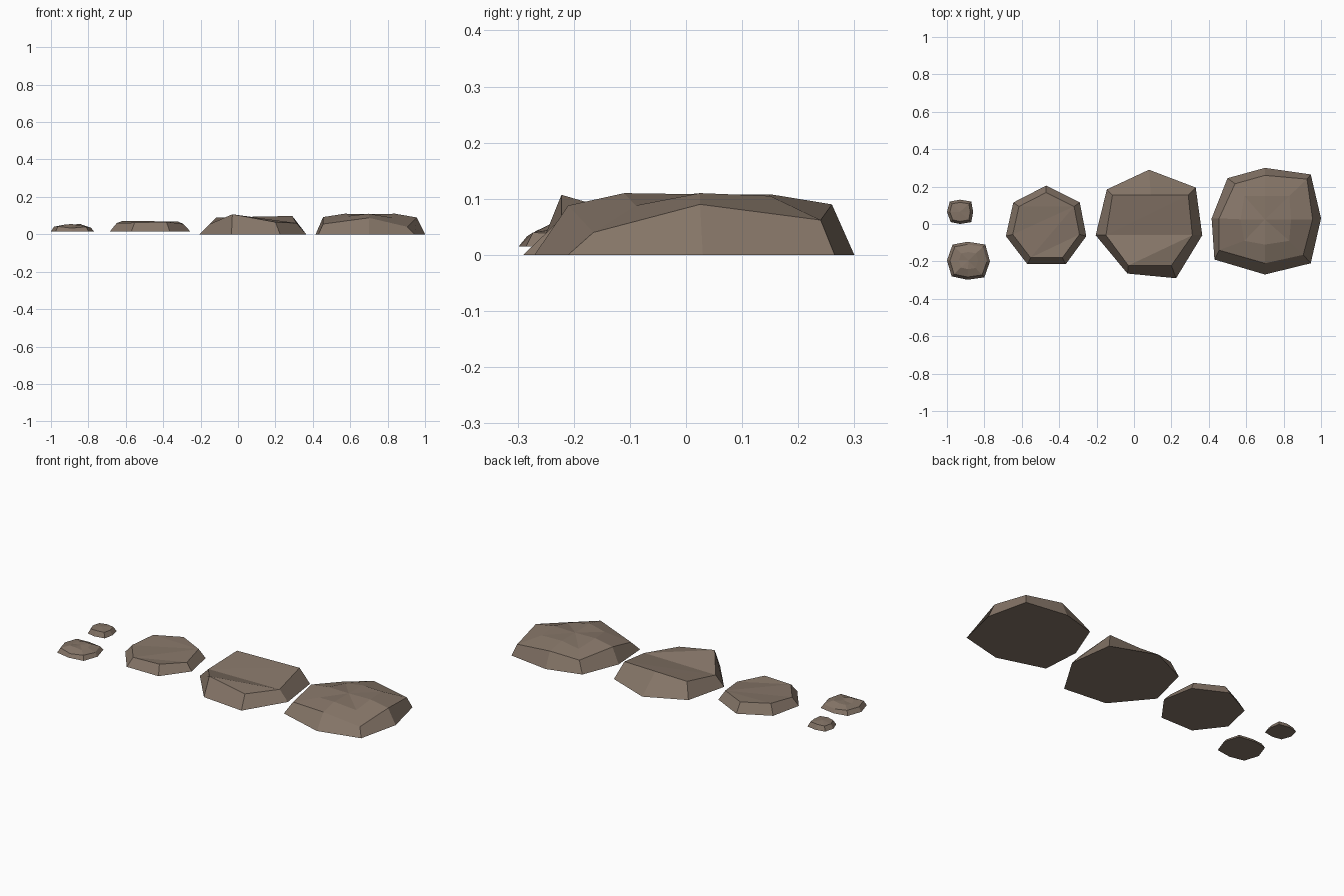
import bpy

stone = bpy.data.materials.new("brown stone")
stone.diffuse_color = (0.235, 0.178, 0.137, 1)


def rock(name, rings, caps):
    """Stack rings of equal length; the floor is closed, caps index the last ring."""
    n = len(rings[0])
    verts = [p for r in rings for p in r]
    faces = [tuple(reversed(range(n)))]
    for k in range(len(rings) - 1):
        a, b = k * n, (k + 1) * n
        for i in range(n):
            j = (i + 1) % n
            faces.append((a + i, a + j, b + j, b + i))
    top = (len(rings) - 1) * n
    if len(caps) == 1 and len(caps[0]) == 3 and isinstance(caps[0][0], float):
        verts.append(caps[0])                       # fan around a centre point
        faces += [(top + i, top + (i + 1) % n, len(verts) - 1) for i in range(n)]
    else:
        faces += [tuple(top + i for i in f) for f in caps]
    me = bpy.data.meshes.new(name)
    me.from_pydata(verts, [], faces)
    me.materials.append(stone)
    me.update()
    ob = bpy.data.objects.new(name, me)
    bpy.context.collection.objects.link(ob)


def ring(pts, z):
    return [(x, y, z) for x, y in pts]


def inset(pts, c, s, zs):
    return [(c[0] + (x - c[0]) * s, c[1] + (y - c[1]) * s, z) for (x, y), z in zip(pts, zs)]


# all outlines run counter-clockwise from the back point
# tiny pebble
b = [(-.93, .13), (-.985, .12), (-1, .065), (-.98, .01), (-.93, 0), (-.87, .01), (-.86, .065), (-.87, .12)]
c = (-.93, .065)
rock("tiny_pebble", [ring(b, .015), inset(b, c, .78, [.042, .04, .04, .04, .044, .042, .04, .042])],
     [(-.93, .065, .048)])

# small rugged stone
b = [(-.89, -.095), (-.97, -.11), (-1, -.195), (-.975, -.28), (-.89, -.298), (-.80, -.285), (-.77, -.2), (-.795, -.11)]
c = (-.885, -.195)
rock("small_stone", [ring(b, .015),
                     inset(b, c, .86, [.035, .04, .04, .042, .033, .04, .035, .036]),
                     inset(b, c, .45, [.052, .05, .045, .052, .055, .046, .05, .055])],
     [(-.885, -.195, .052)])

# flat seven-sided stone
b = [(-.47, .205), (-.645, .115), (-.685, -.065), (-.57, -.215), (-.365, -.215), (-.255, -.065), (-.29, .115)]
rock("flat_stone", [ring(b, .015),
                    inset(b, (-.47, -.01), .83, [.07, .072, .06, .062, .067, .055, .068])],
     [(0, 1, 6), (1, 2, 6), (2, 3, 6), (3, 5, 6), (3, 4, 5)])

# split stone with a valley across its top
b = [(.08, .29), (-.145, .185), (-.205, -.06), (-.035, -.265), (.225, -.29), (.365, -.06), (.33, .195)]
t = [(.09, .155, .094), (-.115, .155, .09), (-.15, -.06, .055), (-.03, -.222, .107),
     (.2, -.222, .065), (.312, -.06, .06), (.29, .155, .098)]
rock("split_stone", [ring(b, 0), t],
     [(0, 1, 2), (0, 2, 6), (2, 5, 6), (2, 3, 5), (3, 4, 5)])

# large rugged boulder
b = [(.70, .30), (.50, .245), (.415, .03), (.43, -.19), (.70, -.27), (.945, -.21), (1, .03), (.945, .265)]
shoulder = [(.70, .26, .09), (.54, .215, .062), (.455, .03, .092), (.455, -.14, .055),
            (.70, -.21, .088), (.905, -.165, .04), (.955, .025, .09), (.925, .24, .062)]
crown = [(.70, .15, .108), (.59, .15, .09), (.57, .025, .11), (.59, -.09, .098),
         (.70, -.11, .11), (.83, -.09, .088), (.84, .025, .11), (.83, .15, .105)]
rock("large_boulder", [ring(b, 0), shoulder, crown], [(.70, .025, .108)])
